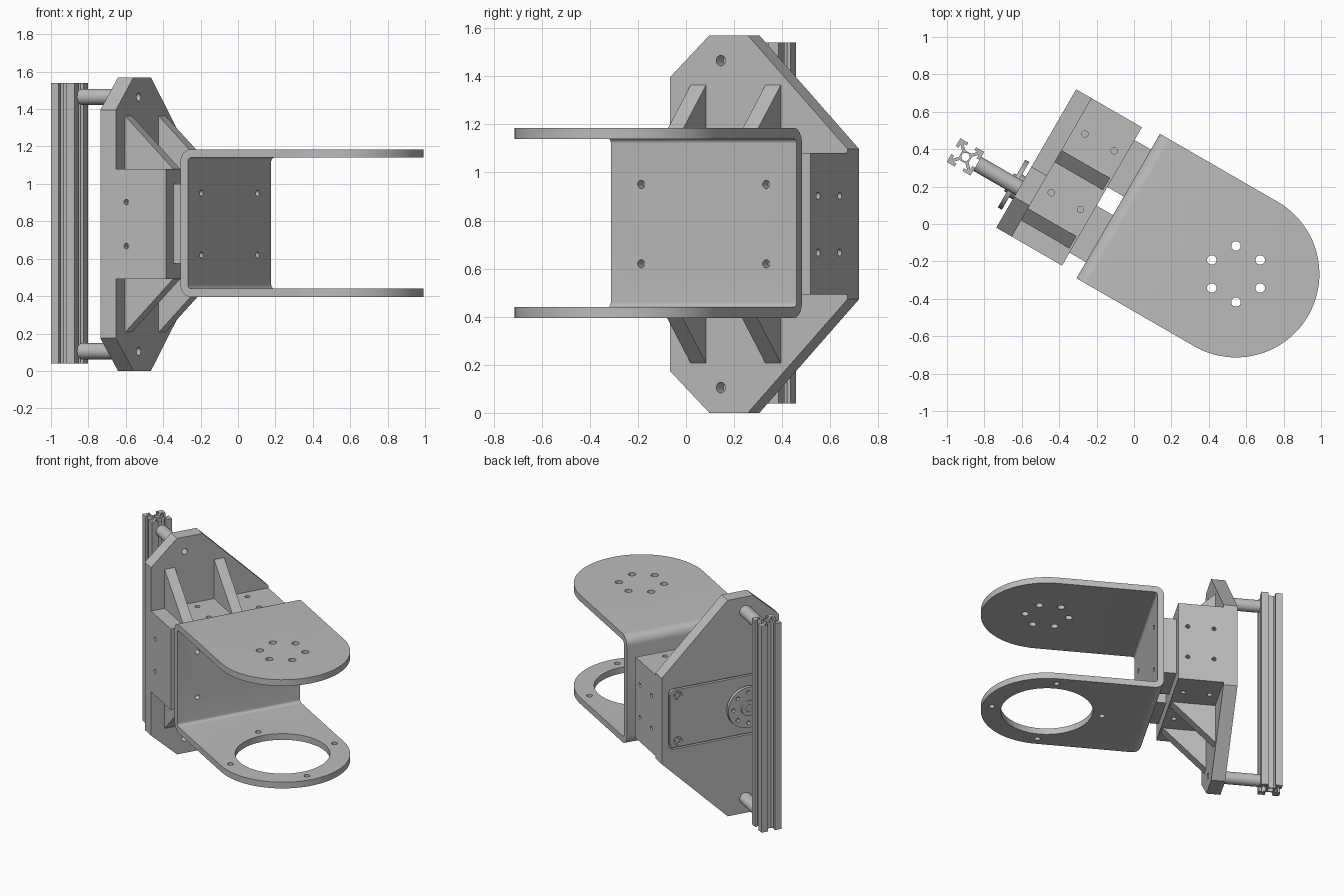
import bpy, bmesh, math
from mathutils import Matrix, Vector

cube = bpy.data.objects.get("Cube")
if cube:
    bpy.data.objects.remove(cube, do_unlink=True)

TURN = math.radians(-30)      # whole assembly is turned about z
MID_Z, MID_V, POST_V = 0.785, 0.041, -0.14

grey = bpy.data.materials.new("machined_grey")
grey.use_nodes = True
grey.diffuse_color = (0.5, 0.5, 0.5, 1)
grey.node_tree.nodes["Principled BSDF"].inputs["Base Color"].default_value = (0.5, 0.5, 0.5, 1)


def prism(name, outline, start, depth, axis):
    """Extrude a 2D outline along an axis: X takes (y, z), Y takes (x, z), Z takes (x, y)."""
    place = {"X": lambda a, b: (start, a, b), "Y": lambda a, b: (a, start, b),
             "Z": lambda a, b: (a, b, start)}[axis]
    step = Vector([depth if axis == k else 0 for k in "XYZ"])
    bm = bmesh.new()
    face = bm.faces.new([bm.verts.new(place(a, b)) for a, b in outline])
    top = bmesh.ops.extrude_face_region(bm, geom=[face])["geom"]
    bmesh.ops.translate(bm, vec=step, verts=[v for v in top if isinstance(v, bmesh.types.BMVert)])
    bmesh.ops.recalc_face_normals(bm, faces=bm.faces)
    mesh = bpy.data.meshes.new(name)
    bm.to_mesh(mesh)
    bm.free()
    mesh.materials.append(grey)
    obj = bpy.data.objects.new(name, mesh)
    bpy.context.collection.objects.link(obj)
    obj.rotation_euler.z = TURN
    return obj


def arc(cx, cy, r, a0, a1, n):
    return [(cx + r * math.cos(math.radians(a0 + (a1 - a0) * i / n)),
             cy + r * math.sin(math.radians(a0 + (a1 - a0) * i / n))) for i in range(n + 1)]


def disc(cx, cy, r, n=24):
    return arc(cx, cy, r, 0, 360, n)[:-1]


def rect(x0, x1, y0, y1):
    return [(x0, y0), (x1, y0), (x1, y1), (x0, y1)]


def round_rect(x0, x1, y0, y1, r):
    return (arc(x1 - r, y1 - r, r, 0, 90, 6) + arc(x0 + r, y1 - r, r, 90, 180, 6)
            + arc(x0 + r, y0 + r, r, 180, 270, 6) + arc(x1 - r, y0 + r, r, 270, 360, 6))


def carve(obj, cutters, operation="DIFFERENCE"):
    for c in cutters:
        m = obj.modifiers.new("cut", "BOOLEAN")
        m.object, m.operation, m.solver = c, operation, "EXACT"
    bpy.context.view_layer.update()
    graph = bpy.context.evaluated_depsgraph_get()
    mesh = bpy.data.meshes.new_from_object(obj.evaluated_get(graph))
    obj.modifiers.clear()
    obj.data = mesh
    for c in cutters:
        bpy.data.objects.remove(c, do_unlink=True)


def hole(x, y, r, start, depth, axis):
    return prism("cutter", disc(x, y, r), start, depth, axis)


# U-shaped bracket: bent strip profile trimmed to a rounded end
u0, end_u, half_w, t = -0.121, 0.606, 0.446, 0.045
z0, z1, bend = 0.395, 1.185, 0.065
far = end_u + half_w + 0.1
profile = ([(far, z0)] + arc(u0 + bend, z0 + bend, bend, 270, 180, 8)
           + arc(u0 + bend, z1 - bend, bend, 180, 90, 8) + [(far, z1), (far, z1 - t)]
           + arc(u0 + bend, z1 - bend, bend - t, 90, 180, 8)
           + arc(u0 + bend, z0 + bend, bend - t, 180, 270, 8) + [(far, z0 + t)])
bracket = prism("u_bracket", profile, MID_V - half_w - 0.02, 2 * half_w + 0.04, "Y")
trim = prism("cutter", [(-0.3, MID_V - half_w)] + arc(end_u, MID_V, half_w, -90, 90, 40)
             + [(-0.3, MID_V + half_w)], 0.2, 1.2, "Z")
carve(bracket, [trim], "INTERSECT")
cuts = [prism("cutter", disc(end_u, MID_V, 0.312, 64), 0.3, 0.3, "Z")]
for x, y in disc(end_u, MID_V, 0.15, 6):
    cuts.append(hole(x, y, 0.025, 1.0, 0.3, "Z"))
for x, y in disc(end_u, MID_V, 0.378, 4):
    cuts.append(hole(x, y, 0.02, 0.3, 0.3, "Z"))
for v in (-0.3, 0.3):
    for z in (-0.165, 0.165):
        cuts.append(hole(MID_V + v, MID_Z + z, 0.017, -0.2, 0.2, "X"))
carve(bracket, cuts)

# Back plate: chamfered outline with a shallow pocket and post holes
back_u, plate_t = -0.628, 0.096
front_u = back_u + plate_t
v0, v1 = -0.385, 0.469
upper = [(v1, 0.312), (-0.01, MID_Z), (-0.195, MID_Z), (v0, 0.61)]
outline = ([(v, MID_Z + z) for v, z in upper]
           + [(v, MID_Z - z) for v, z in reversed(upper)])
plate = prism("back_plate", outline, back_u, plate_t, "X")
cuts = [prism("cutter", round_rect(-0.34, 0.42, 0.565, 1.005, 0.04), back_u - 0.05, 0.07, "X")]
for s in (-1, 1):
    cuts.append(hole(POST_V, MID_Z + s * 0.68, 0.022, front_u - 0.06, 0.1, "X"))
carve(plate, cuts)

# Drive cover sitting in the pocket, with corner screws
cover = prism("drive_cover", round_rect(-0.328, 0.408, 0.577, 0.993, 0.035), back_u, 0.03, "X")
carve(cover, [hole(v, MID_Z + z, 0.03, back_u - 0.05, 0.065, "X")
              for v in (-0.27, 0.352) for z in (-0.165, 0.165)])
for v in (-0.27, 0.352):
    for z in (-0.165, 0.165):
        prism("cover_screw", disc(v, MID_Z + z, 0.018), back_u + 0.004, 0.02, "X")

# Output horn: neck, drilled disc and hub
prism("horn_neck", disc(POST_V, MID_Z, 0.07, 32), -0.66, 0.05, "X")
horn = prism("horn_disc", disc(POST_V, MID_Z, 0.147, 48), -0.675, 0.025, "X")
carve(horn, [hole(v, z, 0.013, -0.7, 0.06, "X") for v, z in disc(POST_V, MID_Z, 0.11, 8)])
hub = prism("horn_hub", disc(POST_V, MID_Z, 0.055, 32), -0.69, 0.02, "X")
carve(hub, [hole(POST_V, MID_Z, 0.025, -0.7, 0.022, "X")])

# Housing block with blind screw holes on its sides, top and bottom
box_front, box_lo, box_hi = -0.222, 0.492, 1.08
housing = prism("drive_housing", rect(v0, v1, box_lo, box_hi), front_u, box_front - front_u, "X")
cuts = []
for u in (-0.467, -0.287):
    for v in (-0.076, 0.286):
        cuts.append(hole(u, v, 0.017, box_hi - 0.04, 0.1, "Z"))
        cuts.append(hole(u, v, 0.017, box_lo - 0.06, 0.1, "Z"))
    for z in (-0.118, 0.118):
        cuts.append(hole(u, MID_Z + z, 0.015, v1 - 0.04, 0.1, "Y"))
for z in (-0.118, 0.118):
    cuts.append(hole(-0.467, MID_Z + z, 0.015, v0 - 0.06, 0.1, "Y"))
carve(housing, cuts)

# Spacer blocks joining the housing to the bracket
for v in (-0.305, 0.1):
    prism("spacer_block", rect(v, v + 0.29, 0.575, 1.0), box_front, u0 - box_front, "X")

# Triangular ribs above and below the housing
for v in (-0.285, 0.074):
    for s, edge in ((1, box_hi), (-1, box_lo)):
        tip = MID_Z + s * 0.578
        prism("rib", [(front_u, edge), (-0.235, edge), (front_u, tip)], v, 0.074, "Y")

# Slotted rail standing behind the plate, made of four turned quarters
rail_u = -0.96
quarter = [(0.03, 0.018), (0.056, 0.044), (0.056, 0.024), (0.073, 0.024), (0.073, 0.073)]
quarter += [(b, a) for a, b in reversed(quarter[:-1])]
section = []
for k in range(4):
    spin = Matrix.Rotation(k * math.pi / 2, 2)
    for p in quarter:
        q = spin @ Vector(p)
        section.append((rail_u + q.x, POST_V + q.y))
rail = prism("slotted_rail", section, 0.04, 1.5, "Z")
carve(rail, [hole(rail_u, POST_V, 0.022, 0, 1.6, "Z")])

# Round posts between the plate and the rail
for s in (-1, 1):
    prism("post", disc(POST_V, MID_Z + s * 0.68, 0.043, 32), -0.887, 0.887 + back_u, "X")

# Smooth the round surfaces, keeping edges sharp
for obj in bpy.context.scene.objects:
    obj.select_set(obj.type == "MESH")
bpy.context.view_layer.objects.active = bracket
bpy.ops.object.shade_smooth_by_angle(angle=math.radians(30))
